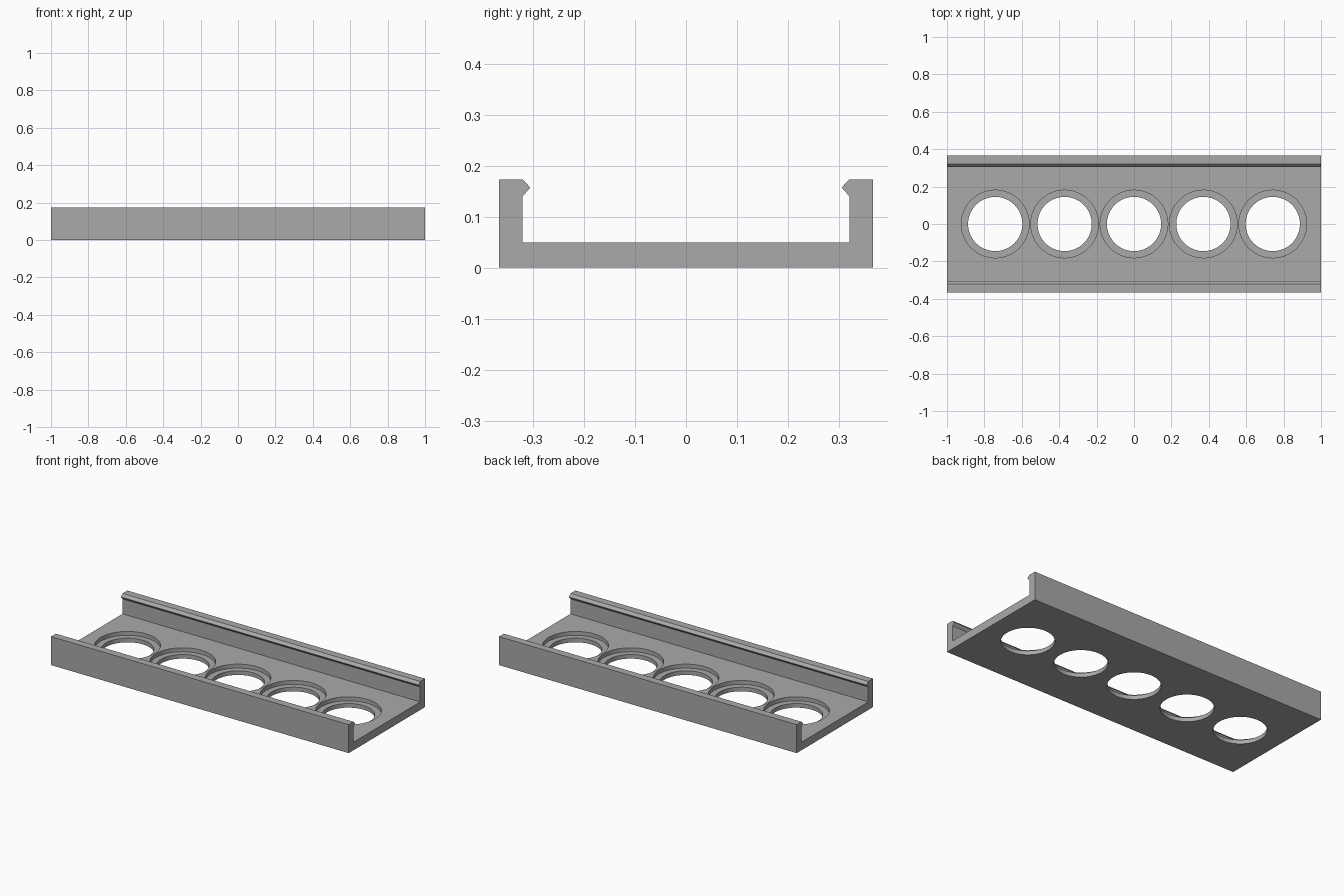
import bpy, bmesh, math

cube = bpy.data.objects.get("Cube")
if cube:
    bpy.data.objects.remove(cube, do_unlink=True)

LENGTH, FLOOR, LEDGE = 2.0, 0.049, 0.025
HOLE_R, RECESS_R, PITCH = 0.145, 0.181, 0.371

grey = bpy.data.materials.new("plain grey")
grey.use_nodes = True
color = (0.4, 0.4, 0.4, 1)
grey.diffuse_color = color
grey.node_tree.nodes["Principled BSDF"].inputs["Base Color"].default_value = color


def add_object(name, bm):
    bmesh.ops.recalc_face_normals(bm, faces=bm.faces)
    mesh = bpy.data.meshes.new(name)
    bm.to_mesh(mesh)
    bm.free()
    mesh.materials.append(grey)
    obj = bpy.data.objects.new(name, mesh)
    bpy.context.collection.objects.link(obj)
    return obj


# Channel: half cross-section (y, z), mirrored and extruded along x
half = [(0.366, 0), (0.366, 0.173), (0.32, 0.173), (0.305, 0.157),
        (0.32, 0.14), (0.32, FLOOR)]
profile = half + [(-y, z) for y, z in reversed(half)]
bm = bmesh.new()
end = bm.faces.new([bm.verts.new((-LENGTH / 2, y, z)) for y, z in profile])
side = bmesh.ops.extrude_face_region(bm, geom=[end])
bmesh.ops.translate(bm, vec=(LENGTH, 0, 0),
                    verts=[v for v in side["geom"] if isinstance(v, bmesh.types.BMVert)])
channel = add_object("channel_tray", bm)

# Stepped hole cutters: through hole with a wider recess above the ledge
bm = bmesh.new()
steps = [(HOLE_R, -0.05), (HOLE_R, LEDGE), (RECESS_R, LEDGE), (RECESS_R, 0.1)]
N = 64
for i in range(-2, 3):
    rings = [[bm.verts.new((i * PITCH + r * math.cos(math.tau * k / N),
                            r * math.sin(math.tau * k / N), z)) for k in range(N)]
             for r, z in steps]
    for low, high in zip(rings, rings[1:]):
        for k in range(N):
            j = (k + 1) % N
            bm.faces.new((low[k], low[j], high[j], high[k]))
    bm.faces.new(rings[0])
    bm.faces.new(rings[-1])
cutter = add_object("hole_cutter", bm)
cutter.hide_render = True

cut = channel.modifiers.new("holes", "BOOLEAN")
cut.operation = "DIFFERENCE"
cut.solver = "EXACT"
cut.object = cutter

# Apply the cut, then smooth the round walls only
bpy.ops.object.select_all(action="DESELECT")
channel.select_set(True)
bpy.context.view_layer.objects.active = channel
bpy.ops.object.modifier_apply(modifier=cut.name)
bpy.data.objects.remove(cutter, do_unlink=True)
bpy.ops.object.shade_smooth_by_angle(angle=math.radians(30))
